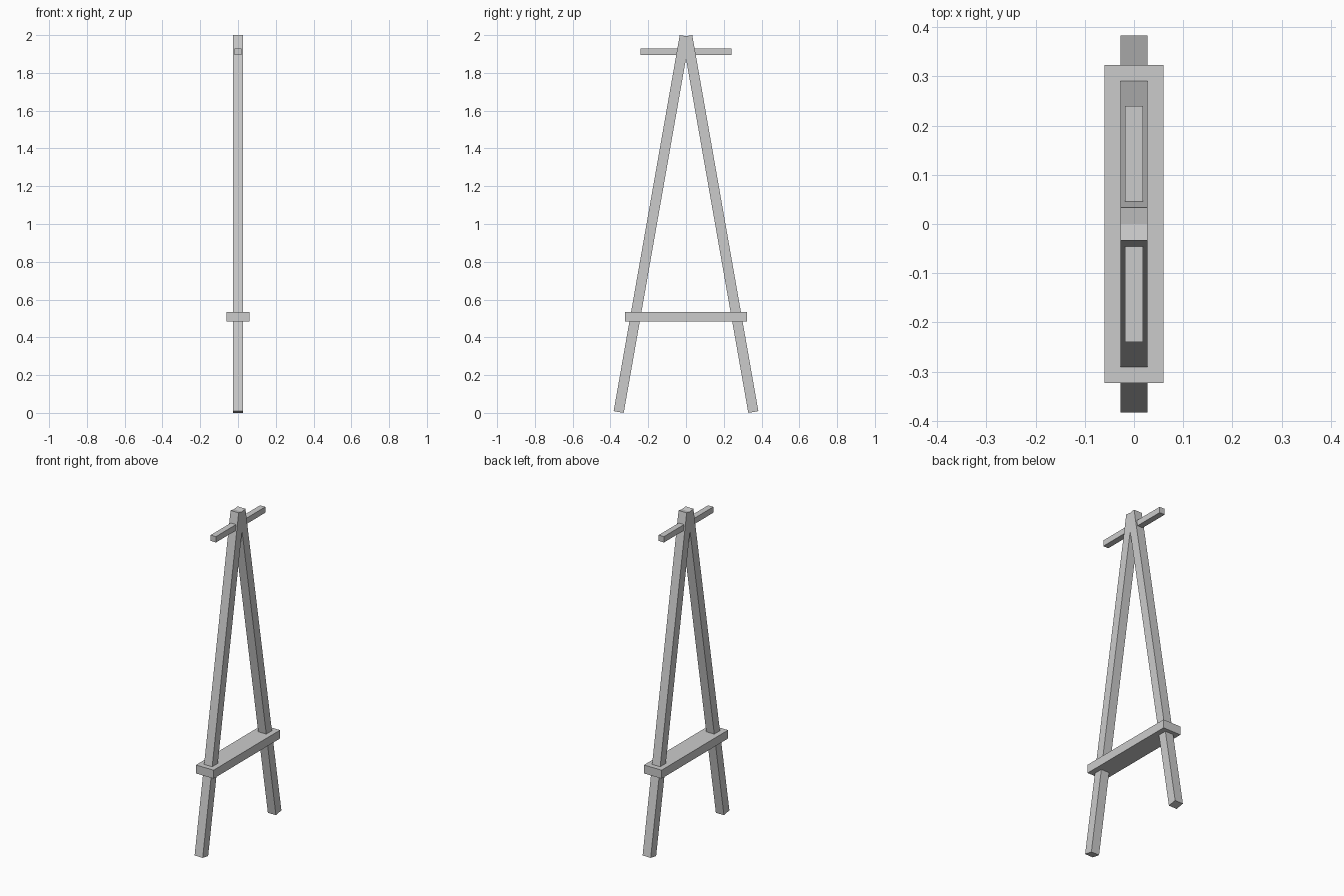
import bpy
from math import radians, sin, cos
from mathutils import Vector

if "Cube" in bpy.data.objects:
    bpy.data.objects.remove(bpy.data.objects["Cube"])


def box(name, size, loc, tilt=0.0):
    bpy.ops.mesh.primitive_cube_add(size=1, location=loc, rotation=(tilt, 0, 0))
    ob = bpy.context.object
    ob.name = name
    ob.scale = size
    bpy.ops.object.transform_apply(location=False, rotation=True, scale=True)
    return ob


# Two square legs leaning together at the top, ends cut square
W = 0.054
angle = radians(9.97)
length = (2.0 - W * sin(angle)) / cos(angle)
for side, name in ((-1, "front_leg"), (1, "back_leg")):
    outer_foot = Vector((0, 0.383, W * sin(angle)))
    across = Vector((0, -cos(angle), -sin(angle))) * W / 2
    along = Vector((0, -sin(angle), cos(angle))) * length / 2
    c = outer_foot + across + along
    box(name, (0.055, W, length), (0, side * c.y, c.z), side * angle)

# Wide shelf board through both legs
box("lower_shelf", (0.12, 0.646, 0.052), (0, 0, 0.509))

# Thin crossbar near the top
box("top_crossbar", (0.036, 0.48, 0.036), (0, 0, 1.912))
